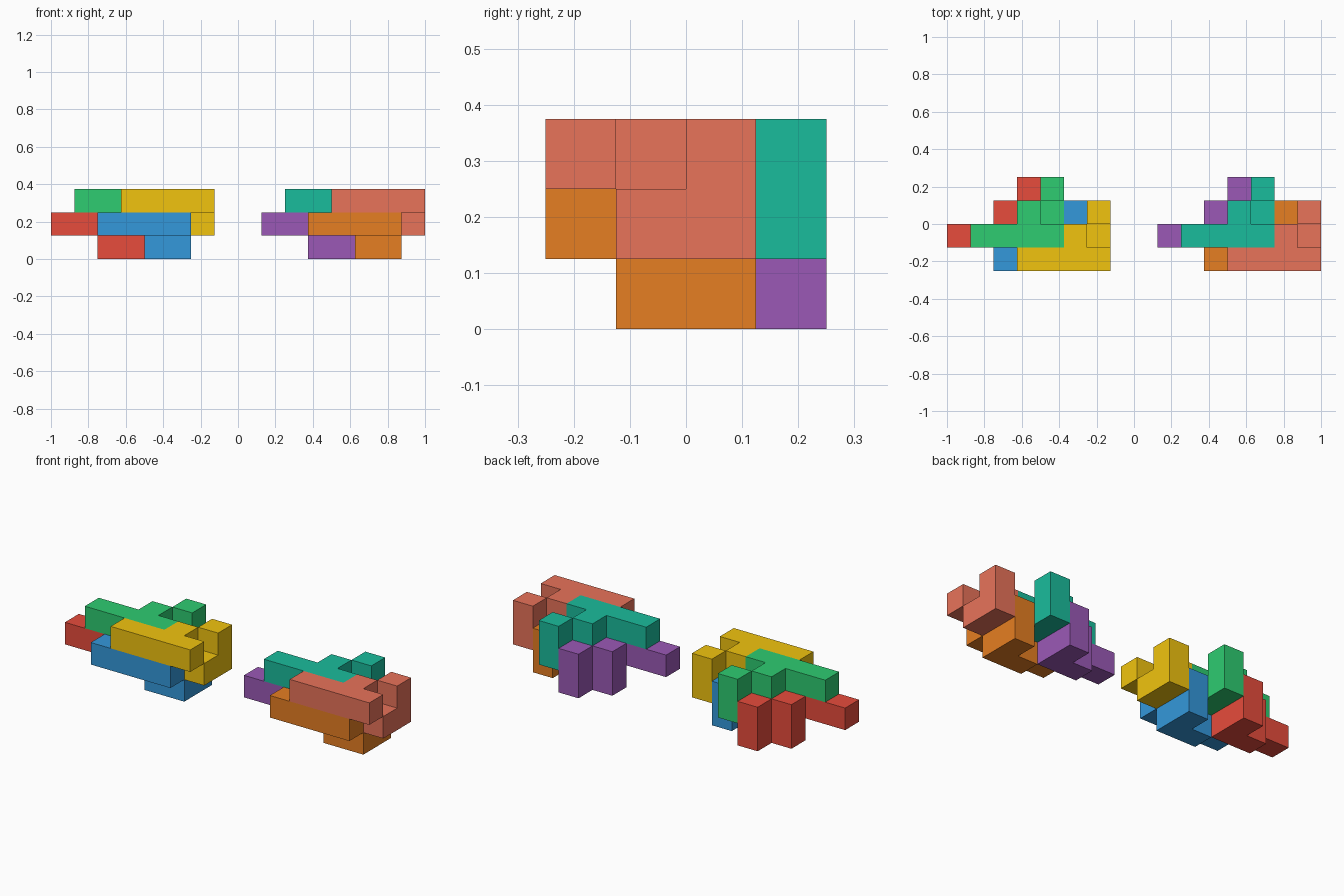
import bpy, bmesh, math

if "Cube" in bpy.data.objects:
    bpy.data.objects.remove(bpy.data.objects["Cube"])

U = 0.125  # edge of one unit cube

# One puzzle piece: a bar of four cubes with a stepped hook behind its end
CELLS = {(i, 0, 0) for i in range(4)} | {
    (2, 1, 0), (2, 1, -1), (3, 1, -1), (3, 2, -1), (3, 2, 0)}


def material(name, hex_colour):
    def linear(c):
        return c / 12.92 if c <= 0.04045 else ((c + 0.055) / 1.055) ** 2.4
    rgb = [linear(int(hex_colour[i:i + 2], 16) / 255) for i in (0, 2, 4)]
    mat = bpy.data.materials.new(name)
    mat.diffuse_color = (*rgb, 1)
    mat.use_nodes = True
    mat.node_tree.nodes["Principled BSDF"].inputs["Base Color"].default_value = mat.diffuse_color
    return mat


def piece(name, base, x0, mat):
    """Outer skin of the joined cubes, with coplanar faces merged."""
    bm = bmesh.new()
    verts = {}

    def vert(p):
        if p not in verts:
            verts[p] = bm.verts.new([n * U for n in p])
        return verts[p]

    for cell in sorted(CELLS):
        for a in range(3):
            for side in (0, 1):
                near = list(cell)
                near[a] += 2 * side - 1
                if tuple(near) in CELLS:
                    continue
                quad = []
                for b, c in ((0, 0), (1, 0), (1, 1), (0, 1)):
                    p = list(cell)
                    p[a] += side
                    p[(a + 1) % 3] += b
                    p[(a + 2) % 3] += c
                    quad.append(vert(tuple(p)))
                bm.faces.new(quad if side else quad[::-1])
    bmesh.ops.dissolve_limit(bm, angle_limit=math.radians(1),
                             verts=bm.verts[:], edges=bm.edges[:])
    mesh = bpy.data.meshes.new(name)
    bm.to_mesh(mesh)
    bm.free()
    mesh.materials.append(mat)
    obj = bpy.data.objects.new(name, mesh)
    obj.location = (x0 + base[0] * U, -0.25 + base[1] * U, base[2] * U)
    bpy.context.collection.objects.link(obj)


# Positions of the four pieces within a cluster, in cubes
SLOTS = {"lower_back": (0, 1, 1), "lower_front": (2, 0, 1),
         "upper_back": (1, 1, 2), "upper_front": (3, 0, 2)}

# Two identical clusters in different colours
CLUSTERS = {"left": (-1.0, ("e74c3c", "3498db", "2ecc71", "f1c40f")),
            "right": (0.125, ("9b59b6", "e67e22", "1abc9c", "e8735a"))}

for side, (x0, colours) in CLUSTERS.items():
    for (slot, base), colour in zip(SLOTS.items(), colours):
        name = f"{side}_{slot}_piece"
        piece(name, base, x0, material(name + "_colour", colour))
